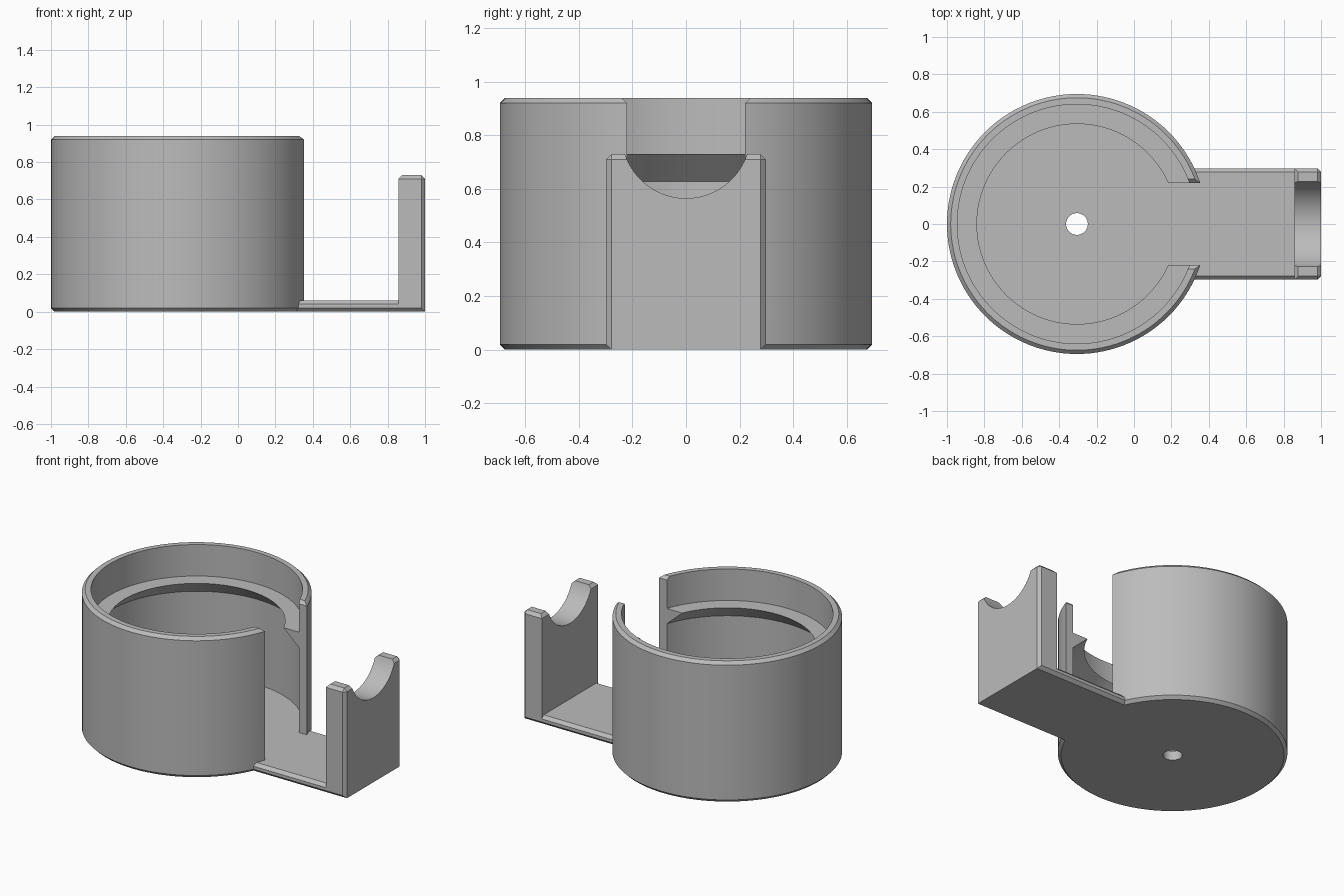
import bpy, bmesh, math
from mathutils import Matrix, Vector

if "Cube" in bpy.data.objects:
    bpy.data.objects.remove(bpy.data.objects["Cube"], do_unlink=True)

CX = -0.305      # drum axis
CH = 0.02        # chamfer size
FLOOR = 0.06     # base plate thickness

grey = bpy.data.materials.new("plain grey")
grey.use_nodes = True
colour = (0.5, 0.5, 0.5, 1)
grey.diffuse_color = colour
grey.node_tree.nodes["Principled BSDF"].inputs["Base Color"].default_value = colour


def finish(bm, name):
    bmesh.ops.recalc_face_normals(bm, faces=bm.faces)
    mesh = bpy.data.meshes.new(name)
    bm.to_mesh(mesh)
    bm.free()
    mesh.materials.append(grey)
    obj = bpy.data.objects.new(name, mesh)
    bpy.context.collection.objects.link(obj)
    return obj


def lathe(name, profile, steps=120):
    bm = bmesh.new()
    vs = [bm.verts.new((r, 0, z)) for r, z in profile]
    es = [bm.edges.new((v, vs[i - 1])) for i, v in enumerate(vs)]
    bmesh.ops.spin(bm, geom=vs + es, cent=(0, 0, 0), axis=(0, 0, 1),
                   angle=math.tau, steps=steps)
    bmesh.ops.remove_doubles(bm, verts=bm.verts, dist=1e-4)
    bmesh.ops.translate(bm, verts=bm.verts, vec=(CX, 0, 0))
    return finish(bm, name)


def prism_x(name, half, x0, x1):
    """Extrude a y-mirrored (y, z) outline along x."""
    outline = half + [(-y, z) for y, z in reversed(half)]
    bm = bmesh.new()
    face = bm.faces.new([bm.verts.new((x0, y, z)) for y, z in outline])
    out = bmesh.ops.extrude_face_region(bm, geom=[face], use_keep_orig=True)
    moved = [g for g in out["geom"] if isinstance(g, bmesh.types.BMVert)]
    bmesh.ops.translate(bm, verts=moved, vec=(x1 - x0, 0, 0))
    return finish(bm, name)


def combine(target, tool, operation):
    mod = target.modifiers.new("combine", 'BOOLEAN')
    mod.operation, mod.solver, mod.object = operation, 'EXACT', tool
    bpy.context.view_layer.objects.active = target
    bpy.ops.object.modifier_apply(modifier=mod.name)
    bpy.data.objects.remove(tool, do_unlink=True)


# Drum: floor with centre hole, wall, and inner ledge with a sloped underside
R, RI, H = 0.695, 0.64, 0.94
holder = lathe("drum_holder", [
    (0.058, 0), (R - CH, 0), (R, CH), (R, H - CH), (R - CH, H), (RI, H),
    (RI, 0.73), (0.535, 0.73), (RI, 0.628), (RI, FLOOR), (0.058, FLOOR)])

# Slot through the wall, flared at the rim
slot = prism_x("slot_cutter", [
    (0.22, FLOOR), (0.22, H - CH), (0.22 + 2 * CH, H + CH)], 0, 0.6)
combine(holder, slot, 'DIFFERENCE')

# Arm plate with chamfered long edges
W = 0.298
arm = prism_x("arm_plate", [
    (W - CH, 0), (W, CH), (W, FLOOR - CH), (W - CH, FLOOR)], 0.2, 0.92)

# End post: chamfered top, outer uprights and lower side edges
X0, X1, TOP = 0.857, 1.0, 0.73
bm = bmesh.new()
bmesh.ops.create_cube(bm, size=1, matrix=Matrix.Translation(
    ((X0 + X1) / 2, 0, TOP / 2)) @ Matrix.Diagonal((X1 - X0, 2 * W, TOP, 1)))


def is_chamfered(edge):
    a, b = (v.co for v in edge.verts)
    mid = (a + b) / 2
    along_x = abs(a.x - b.x) > 0.01
    upright = abs(a.z - b.z) > 0.01
    return mid.z > TOP - 0.01 or (upright and mid.x > X1 - 0.01) or (along_x and mid.z < 0.01)


bmesh.ops.bevel(bm, geom=[e for e in bm.edges if is_chamfered(e)],
                offset=CH, segments=1, affect='EDGES', profile=0.5)
post = finish(bm, "end_post")

# Round cradle notch in the post
bm = bmesh.new()
bmesh.ops.create_cone(bm, cap_ends=True, segments=96, radius1=0.24, radius2=0.24,
                      depth=0.6, matrix=Matrix.Translation((0.93, 0, 0.805))
                      @ Matrix.Rotation(math.pi / 2, 4, 'Y'))
combine(post, finish(bm, "notch_cutter"), 'DIFFERENCE')

# Join everything into one solid
combine(arm, post, 'UNION')
combine(holder, arm, 'UNION')

bpy.ops.object.select_all(action='DESELECT')
holder.select_set(True)
bpy.context.view_layer.objects.active = holder
bpy.ops.object.shade_smooth_by_angle(angle=math.radians(20))
